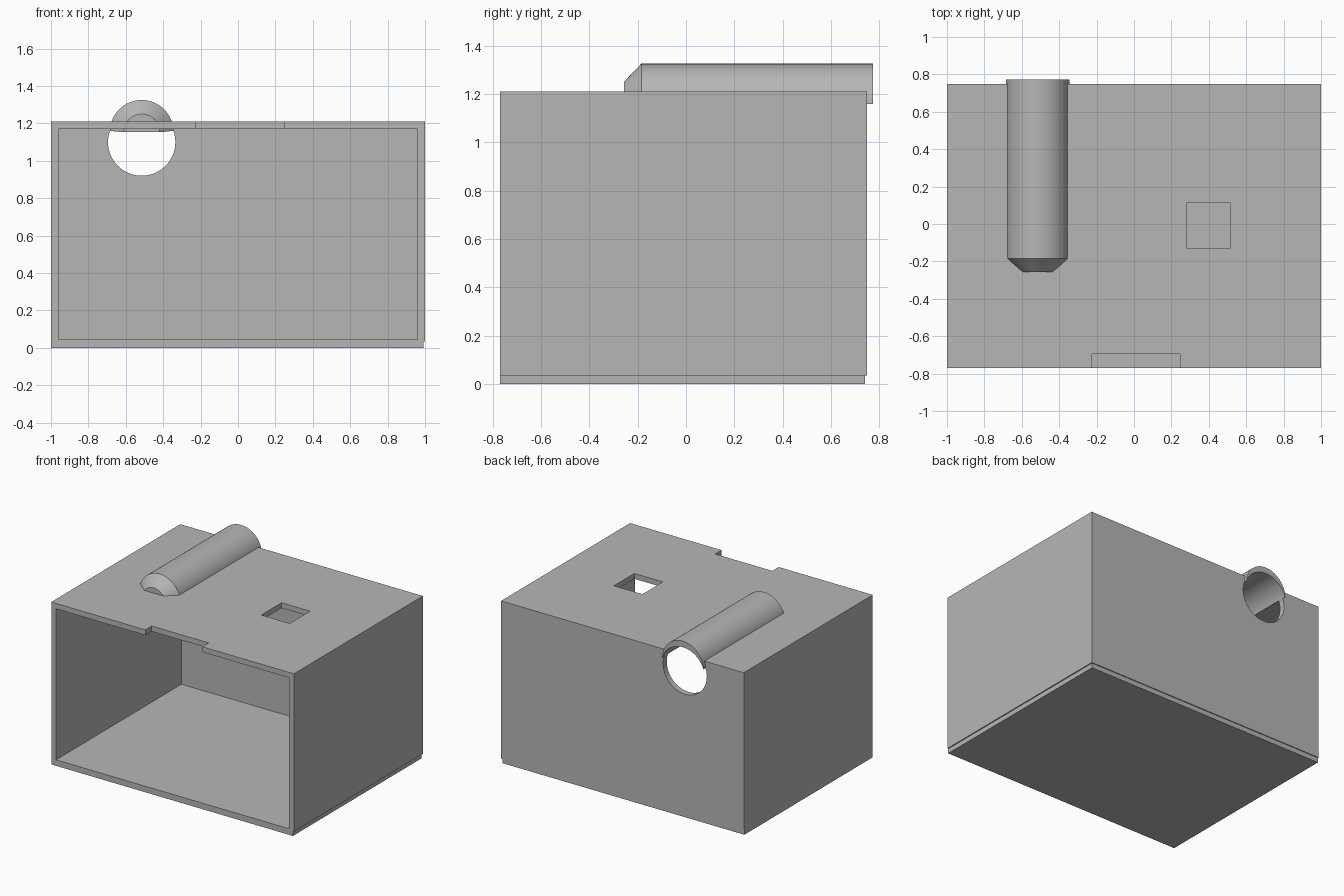
import bpy
import bmesh
import math

if "Cube" in bpy.data.objects:
    bpy.data.objects.remove(bpy.data.objects["Cube"])

# One plain grey for everything
grey = bpy.data.materials.new("plain grey")
grey.use_nodes = True
colour = (0.47, 0.47, 0.47, 1)
grey.diffuse_color = colour
grey.node_tree.nodes["Principled BSDF"].inputs["Base Color"].default_value = colour


def make_object(name, bm):
    bmesh.ops.recalc_face_normals(bm, faces=bm.faces)
    mesh = bpy.data.meshes.new(name)
    bm.to_mesh(mesh)
    bm.free()
    mesh.materials.append(grey)
    obj = bpy.data.objects.new(name, mesh)
    bpy.context.collection.objects.link(obj)
    return obj


def box(name, x, y, z):
    """Box from (min, max) pairs."""
    bm = bmesh.new()
    bmesh.ops.create_cube(bm, size=1)
    for v in bm.verts:
        v.co = [pair[0] if c < 0 else pair[1] for c, pair in zip(v.co, (x, y, z))]
    return make_object(name, bm)


def lathe(name, profile, x, z, sides=64):
    """Closed round solid along y, from (y, radius) points."""
    bm = bmesh.new()
    rings = []
    for y, r in profile:
        angles = [2 * math.pi * i / sides for i in range(sides)]
        rings.append([bm.verts.new((x + r * math.cos(a), y, z + r * math.sin(a)))
                      for a in angles])
    for a, b in zip(rings, rings[1:]):
        for i in range(sides):
            j = (i + 1) % sides
            bm.faces.new((a[i], a[j], b[j], b[i]))
    bm.faces.new(rings[0])
    bm.faces.new(rings[-1])
    return make_object(name, bm)


def cut(target, *cutters):
    """Subtract each cutter from the target and bake the result."""
    bpy.context.view_layer.objects.active = target
    for cutter in cutters:
        cutter.hide_render = True
        mod = target.modifiers.new("cut", "BOOLEAN")
        mod.operation = "DIFFERENCE"
        mod.solver = "EXACT"
        mod.object = cutter
        bpy.ops.object.modifier_apply(modifier=mod.name)
        bpy.data.objects.remove(cutter)


TUBE_X = -0.515
FRONT, BACK, TOP = -0.77, 0.748, 1.21


def bore():
    """Round channel with a tapered front end."""
    return lathe("bore_cutter", [(-0.25, 0.115), (-0.185, 0.18), (0.9, 0.18)],
                 TUBE_X, 1.10)


# Open-fronted case with thin walls
case = box("case", (-1, 1), (FRONT, BACK), (0, TOP))
cut(case,
    box("cavity_cutter", (-0.96, 0.96), (-1, 0.705), (0.045, 1.17)),
    box("notch_cutter", (-0.225, 0.245), (-1, -0.695), (1.1, 1.4)),
    box("square_hole_cutter", (0.28, 0.515), (-0.127, 0.113), (1.1, 1.4)),
    box("side_step_cutter", (0.992, 1.2), (-1, 1), (-0.1, 0.035)),
    box("back_step_cutter", (-1.2, 1.2), (BACK - 0.007, 1), (-0.1, 0.035)),
    bore())

# Half-round hollow cover on the roof, tapered at the front
cover = lathe("tube_cover", [(-0.257, 0.095), (-0.185, 0.17), (0.773, 0.17)],
              TUBE_X, 1.155)
cut(cover,
    box("lower_half_cutter", (-1, 0), (-1, 1), (0.5, 1.155)),
    bore())

# Smooth round walls, crisp edges
bpy.ops.object.select_all(action="DESELECT")
for obj in (case, cover):
    obj.select_set(True)
bpy.context.view_layer.objects.active = case
bpy.ops.object.shade_smooth_by_angle(angle=math.radians(30))
